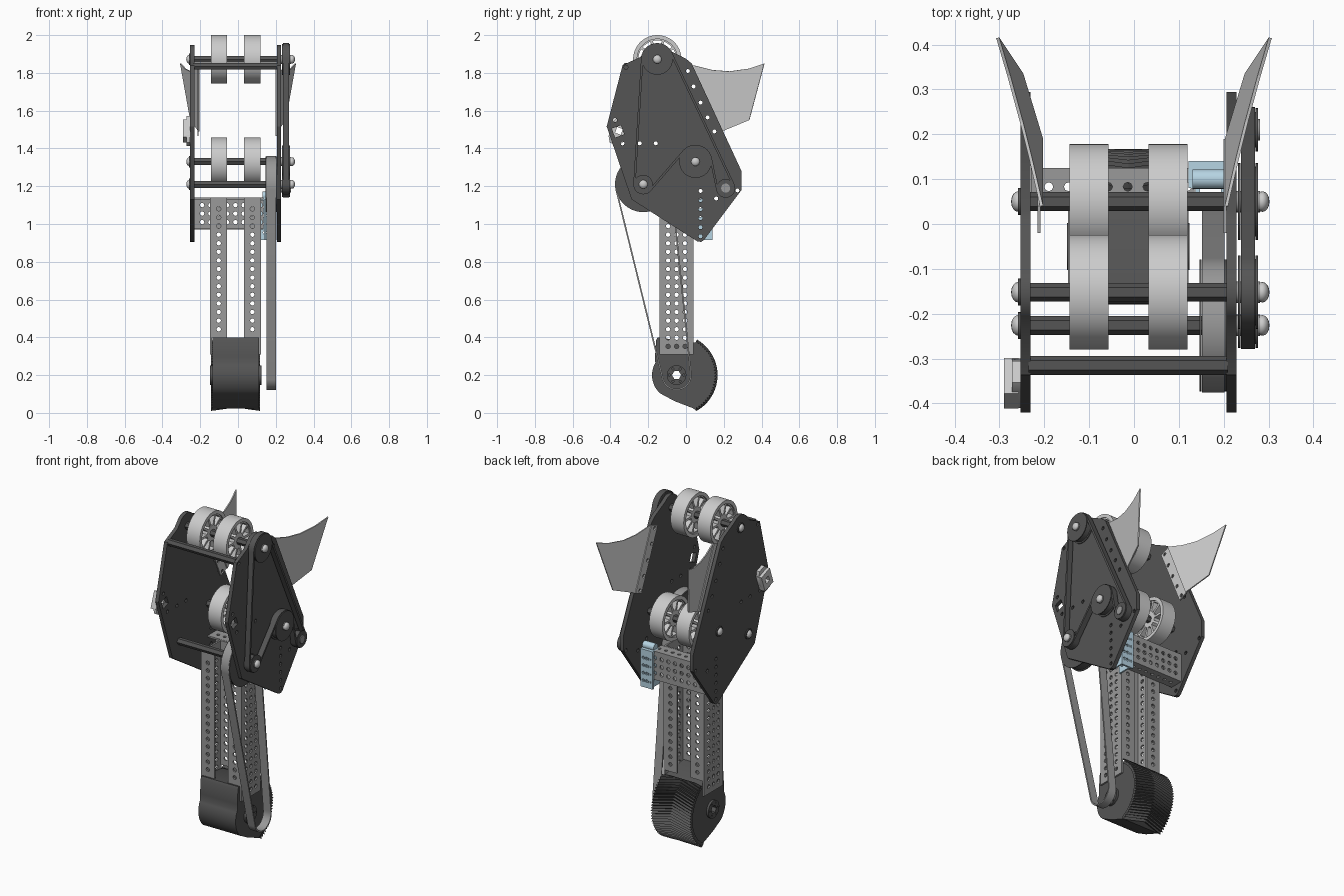
import bpy, bmesh
from math import sin, cos, pi, radians, hypot
from mathutils import Matrix, Vector, geometry

if "Cube" in bpy.data.objects:
    bpy.data.objects.remove(bpy.data.objects["Cube"])

def mat(name, c):
    m = bpy.data.materials.new(name)
    m.diffuse_color = (*c, 1)
    m.use_nodes = True
    m.node_tree.nodes["Principled BSDF"].inputs["Base Color"].default_value = m.diffuse_color
    return m
DARK = mat("dark_grey", (.09, .09, .09))
MID = mat("mid_grey", (.32, .32, .32))
LIGHT = mat("light_grey", (.6, .6, .6))
BLUE = mat("light_blue", (.47, .66, .77))

AXES = {'x': Matrix(((0, 0, 1), (1, 0, 0), (0, 1, 0))),    # (u,v) -> (y,z)
        'y': Matrix(((1, 0, 0), (0, 0, -1), (0, 1, 0))),   # (u,v) -> (x,z)
        'z': Matrix.Identity(3)}

def arc(c, r, a0, a1, n=12):
    return [(c[0] + r * cos(radians(a0 + (a1 - a0) * i / n)),
             c[1] + r * sin(radians(a0 + (a1 - a0) * i / n))) for i in range(n + 1)]

def circle(c, r, n=40):
    return arc(c, r, 0, 360, n)[:-1]

def rect(u0, u1, v0, v1):
    return [(u0, v0), (u1, v0), (u1, v1), (u0, v1)]

def sheet(name, loops, axis, lo, hi, m):
    """Flat outline with holes, given thickness from lo to hi along an axis."""
    cu = bpy.data.curves.new(name, 'CURVE')
    cu.dimensions, cu.fill_mode, cu.extrude = '2D', 'BOTH', (hi - lo) / 2
    for pts in loops:
        s = cu.splines.new('POLY')
        s.points.add(len(pts) - 1)
        for p, q in zip(s.points, pts):
            p.co = (*q, 0, 1)
        s.use_cyclic_u = True
    ob = bpy.data.objects.new(name, cu)
    bpy.context.collection.objects.link(ob)
    loc = AXES[axis] @ Vector((0, 0, (hi + lo) / 2 * (-1 if axis == 'y' else 1)))
    ob.matrix_world = Matrix.Translation(loc) @ AXES[axis].to_4x4()
    bpy.ops.object.select_all(action='DESELECT')
    ob.select_set(True)
    bpy.context.view_layer.objects.active = ob
    bpy.ops.object.convert(target='MESH')
    ob = bpy.context.object
    ob.data.materials.append(m)
    bpy.ops.object.shade_smooth_by_angle(angle=radians(30))
    return ob

def mesh(name, verts, faces, m):
    me = bpy.data.meshes.new(name)
    me.from_pydata(verts, [], faces)
    bm = bmesh.new()
    bm.from_mesh(me)
    bmesh.ops.recalc_face_normals(bm, faces=bm.faces)
    bm.to_mesh(me)
    bm.free()
    ob = bpy.data.objects.new(name, me)
    ob.data.materials.append(m)
    bpy.context.collection.objects.link(ob)
    return ob

def grid(us, vs, r=.012):
    return [circle((u, v), r, 8) for u in us for v in vs]

def steps(a, d, n):
    return [a + d * i for i in range(n)]

TOP, MIDP, LOW, IDLE = (-.152, 1.872), (.05, 1.33), (-.226, 1.21), (.21, 1.19)
FOOT, POST = (-.05, .2), (-.315, 1.835)

# side plates
outline = [(-.336, 1.84), (-.24, 1.885)] + arc(TOP, .075, 135, 45) + [(.0, 1.875), (.03, 1.85),
          (.294, 1.28), (.294, 1.18), (.095, .915), (.08, .905), (.06, .908), (-.288, 1.13), (-.42, 1.516)]
wing_holes = [(.01, 1.81), (.04, 1.728), (.077, 1.643), (.114, 1.564), (.15, 1.49)]
spots = wing_holes + [(-.375, 1.55), (-.336, 1.427), (-.245, 1.427), (-.16, 1.427), (.272, 1.178),
        (.16, 1.135), (-.318, 1.83)] + [(.077, z) for z in steps(.935, .048, 6)]
holes = [circle(p, .011, 8) for p in spots]
window = arc((-.36, 1.49), .036, 65, 335, 3)
for side, lo in (("left", -.253), ("right", .206)):
    sheet(side + "_plate", [outline, window] + holes, 'x', lo, lo + .022, DARK)

# cross rods with washers and domed bolts
for nm, c, lo, hi in (("top", TOP, -.262, .285), ("middle", MIDP, -.262, .285),
                      ("lower", LOW, -.262, .285), ("front", POST, -.235, .21)):
    sheet(nm + "_rod", [circle(c, .021, 6)], 'x', lo, hi, DARK)
    if nm == "front":
        continue
    sheet(nm + "_washer", [circle(c, .03, 20)], 'x', -.259, -.252, DARK)
    for x in (-.258, .286):
        bpy.ops.mesh.primitive_uv_sphere_add(segments=16, ring_count=8, location=(x, *c))
        b = bpy.context.object
        b.name = nm + "_bolt"
        b.scale = (.016, .023, .023)
        b.data.materials.append(LIGHT)
        bpy.ops.object.shade_smooth_by_angle()

# spoked wheels
for nm, c in (("top", TOP), ("middle", MIDP)):
    for x in (-.144, .032):
        sheet(nm + "_wheel_tyre", [circle(c, .128, 64), circle(c, .107, 64)], 'x', x, x + .087, LIGHT)
        wedges = [arc(c, .1, a + 4, a + 32, 4) + arc(c, .045, a + 28, a + 8, 2) for a in range(0, 360, 36)]
        sheet(nm + "_wheel_spokes", [circle(c, .108, 64)] + wedges, 'x', x + .008, x + .079, LIGHT)

# outer pulleys
for nm, c, r in (("top", TOP, .074), ("middle", MIDP, .078), ("lower", LOW, .042), ("idler", IDLE, .04)):
    sheet(nm + "_pulley", [circle(c, r)], 'x', .238, .273, DARK)
    for x in (.232, .271):
        sheet(nm + "_pulley_flange", [circle(c, r + .008)], 'x', x, x + .005, DARK)
    sheet(nm + "_pulley_hub", [circle(c, .024, 20)], 'x', .226, .281, MID)

# serpentine belt around the outer pulleys
path = (arc(TOP, .08, 176, 28) + arc(IDLE, .045, 28, -166) + arc(MIDP, .083, 14, 138) + arc(LOW, .047, 318, 176))
def offset(pts, d):
    out = []
    for i, p in enumerate(pts):
        a, b = pts[i - 1], pts[(i + 1) % len(pts)]
        l = hypot(b[0] - a[0], b[1] - a[1])
        out.append((p[0] - (b[1] - a[1]) / l * d, p[1] + (b[0] - a[0]) / l * d))
    return out
sheet("outer_belt", [offset(path, .006), offset(path, -.006)], 'x', .238, .27, DARK)

# large drive pulley and long belt down to the foot
def hull(d):
    pts = circle(LOW, .15 - d, 64) + circle(FOOT, .08 - d, 40)
    return [pts[i] for i in geometry.convex_hull_2d(pts)]
sheet("drive_belt", [hull(0), hull(.008)], 'x', .152, .202, MID)
sheet("drive_pulley", [circle(LOW, .141, 64)], 'x', .152, .202, DARK)
for x in (.146, .201):
    sheet("drive_pulley_flange", [circle(LOW, .147, 64)], 'x', x, x + .005, DARK)

# leg channels, open toward each other
rows = steps(.352, .0455, 17)
for nm, web, f0, f1 in (("left", -.147, -.147, -.057), ("right", .111, .031, .121)):
    sheet(nm + "_leg_web", [rect(-.14, .04, .31, 1.14)] + grid((-.095, -.05, -.005), rows), 'x', web, web + .01, MID)
    for y in (-.14, .03):
        sheet(nm + "_leg_flange", [rect(f0, f1, .4, 1.14)] + grid([(f0 + f1) / 2], rows[2:]), 'y', y, y + .01, MID)

# cross channel, web at the back
cols = steps(-.19, .044, 8)
sheet("cross_web", [rect(-.23, .135, .97, 1.14)] + grid(cols, (1.01, 1.055, 1.1)), 'y', .115, .125, MID)
for z in (.97, 1.13):
    sheet("cross_flange", [rect(-.23, .135, .042, .125)] + grid(cols, [.083], .01), 'z', z, z + .01, MID)

# blue bracket
bz = (.955, 1.0, 1.045, 1.09)
sheet("bracket_back", [rect(.122, .204, .915, 1.13)] + grid((.142, .163, .184), bz, .009), 'y', .13, .14, BLUE)
for x in (.137, .194):
    sheet("bracket_side", [rect(.05, .14, .915, 1.13)] + grid((.075, .11), bz, .009), 'x', x, x + .01, BLUE)
sheet("bracket_top", [rect(.122, .204, .08, .14)], 'z', 1.125, 1.14, BLUE)
sheet("bracket_ridge", [circle((.1, 1.15), .022, 16)], 'x', .13, .204, BLUE)

# foot body with hex bore
body = (arc(FOOT, .198, -63, 60, 24) + [(-.15, .4), (-.158, .385), (-.164, .3)]
        + arc(FOOT, .13, 150, 228) + [(-.06, .062)])
sheet("foot_body", [body, circle(FOOT, .024, 6)], 'x', -.136, .11, DARK)
for lo in (-.149, .11):
    sheet("foot_hub", [circle(FOOT, .052, 24), circle(FOOT, .024, 6)] + [circle(p, .006, 6)
          for p in circle(FOOT, .038, 6)], 'x', lo, lo + .014, DARK)

# herringbone tread wrapped on the back of the foot
N, XS = 56, [-.142 + .259 * i / 6 for i in range(7)]
verts, faces = [], []
for x in XS:
    for inner in (0, 1):
        for j in range(N + 1):
            a = -63 + 123 * j / N + 9 * (1 - abs(x + .0125) / .1295)
            a = radians(min(max(a, -63), 60))
            r = .19 if inner else (.217 if j % 2 else .2)
            verts.append((x, FOOT[0] + r * cos(a), FOOT[1] + r * sin(a)))
W = 2 * (N + 1)
for j in range(N):
    for i in range(6):
        faces.append((i * W + j, i * W + j + 1, (i + 1) * W + j + 1, (i + 1) * W + j))
    for k in (0, 6 * W):
        faces.append((k + j, k + j + 1, k + N + 2 + j, k + N + 1 + j))
mesh("foot_tread", verts, faces, DARK)

# flared guide wings bent outward along the plate edge
A, n = Vector((.04, 1.84)), Vector((.92, .392))
flare = [(.04, 1.84), (.14, 1.815), (.23, 1.808), (.33, 1.822), (.415, 1.85), (.335, 1.55), (.19, 1.49)]
strip = [(.04, 1.84), (.19, 1.49), (.135, 1.467), (-.02, 1.817)]
for nm, s in (("left", -1), ("right", 1)):
    pts = [(s * (.206 + .28 * max(0, (Vector(p) - A).dot(n))), *p) for p in flare]
    w = mesh(nm + "_wing", pts, [tuple(range(len(pts)))], LIGHT)
    w.modifiers.new("thickness", 'SOLIDIFY').thickness = .007
    w.modifiers[0].offset = 0
    lo = -.215 if s < 0 else .199
    sheet(nm + "_wing_strip", [strip] + [circle(p, .011, 8) for p in wing_holes], 'x', lo, lo + .007, LIGHT)

# small sensor on the left plate
C = (-.355, 1.493)
def turned(pts, a=radians(-20)):
    return [(C[0] + u * cos(a) - v * sin(a), C[1] + u * sin(a) + v * cos(a)) for u, v in pts]
sheet("sensor_body", [turned(rect(-.042, .042, -.05, .05)), turned(rect(-.016, .016, -.016, .016))],
      'x', -.29, -.257, LIGHT)
sheet("sensor_base", [turned([(-.025, -.075), (.025, -.075), (.042, -.045), (.042, .045), (.025, .075),
      (-.025, .075), (-.042, .045), (-.042, -.045)]), turned(rect(-.016, .016, -.016, .016))], 'x', -.272, -.253, LIGHT)
